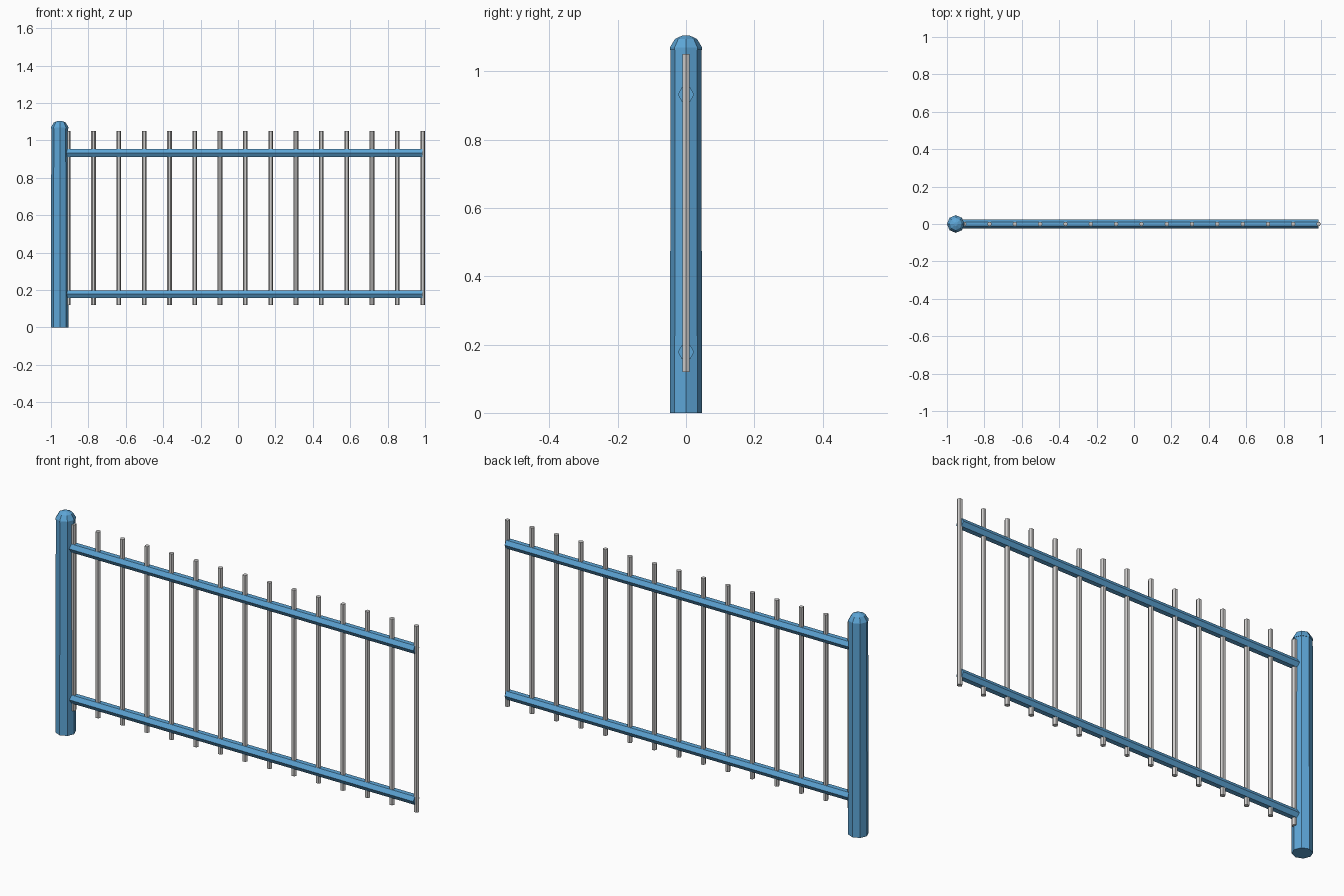
import bpy, bmesh, math
from mathutils import Matrix

if "Cube" in bpy.data.objects:
    bpy.data.objects.remove(bpy.data.objects["Cube"], do_unlink=True)


def material(name, rgb):
    m = bpy.data.materials.new(name)
    m.use_nodes = True
    m.diffuse_color = (*rgb, 1)
    m.node_tree.nodes["Principled BSDF"].inputs["Base Color"].default_value = (*rgb, 1)
    return m


blue = material("painted blue", (0.11, 0.38, 0.68))
grey = material("bare metal grey", (0.62, 0.61, 0.60))


def lathe(name, profile, sides, mat, matrix):
    """Flat-shaded solid from (radius, height) rings, capped at both ends."""
    bm = bmesh.new()
    rings = []
    for r, h in profile:
        angles = [math.tau * i / sides for i in range(sides)]
        rings.append([bm.verts.new((r * math.cos(a), r * math.sin(a), h)) for a in angles])
    for low, high in zip(rings, rings[1:]):
        for i in range(sides):
            j = (i + 1) % sides
            bm.faces.new((low[i], low[j], high[j], high[i]))
    bm.faces.new(rings[0][::-1])
    bm.faces.new(rings[-1])
    bmesh.ops.recalc_face_normals(bm, faces=bm.faces)
    mesh = bpy.data.meshes.new(name)
    bm.to_mesh(mesh)
    bm.free()
    mesh.materials.append(mat)
    obj = bpy.data.objects.new(name, mesh)
    obj.matrix_world = matrix
    bpy.context.collection.objects.link(obj)


# Slightly tapered octagonal post with a domed cap
POST_X = -0.953
post_at = Matrix.Translation((POST_X, 0, 0))
lathe("post", [(0.047, 0), (0.045, 1.066)], 8, blue, post_at)
lathe("post_cap", [(0.047, 1.063), (0.047, 1.07), (0.032, 1.095), (0.010, 1.105)], 8, blue, post_at)

# Hexagonal rails, corners pointing front and back
RAIL_START, RAIL_END = -0.925, 0.986
for name, z in (("lower_rail", 0.178), ("upper_rail", 0.932)):
    turn = Matrix.Rotation(math.pi / 2, 4, "Y") @ Matrix.Rotation(math.pi / 2, 4, "Z")
    lathe(name, [(0.024, 0), (0.024, RAIL_END - RAIL_START)], 6, blue,
          Matrix.Translation((RAIL_START, 0, z)) @ turn)

# Evenly spaced vertical bars
FIRST, LAST, COUNT = -0.908, 0.987, 15
for i in range(COUNT):
    x = FIRST + (LAST - FIRST) * i / (COUNT - 1)
    lathe(f"bar_{i + 1}", [(0.0125, 0.12), (0.0125, 1.05)], 6, grey, Matrix.Translation((x, 0, 0)))
